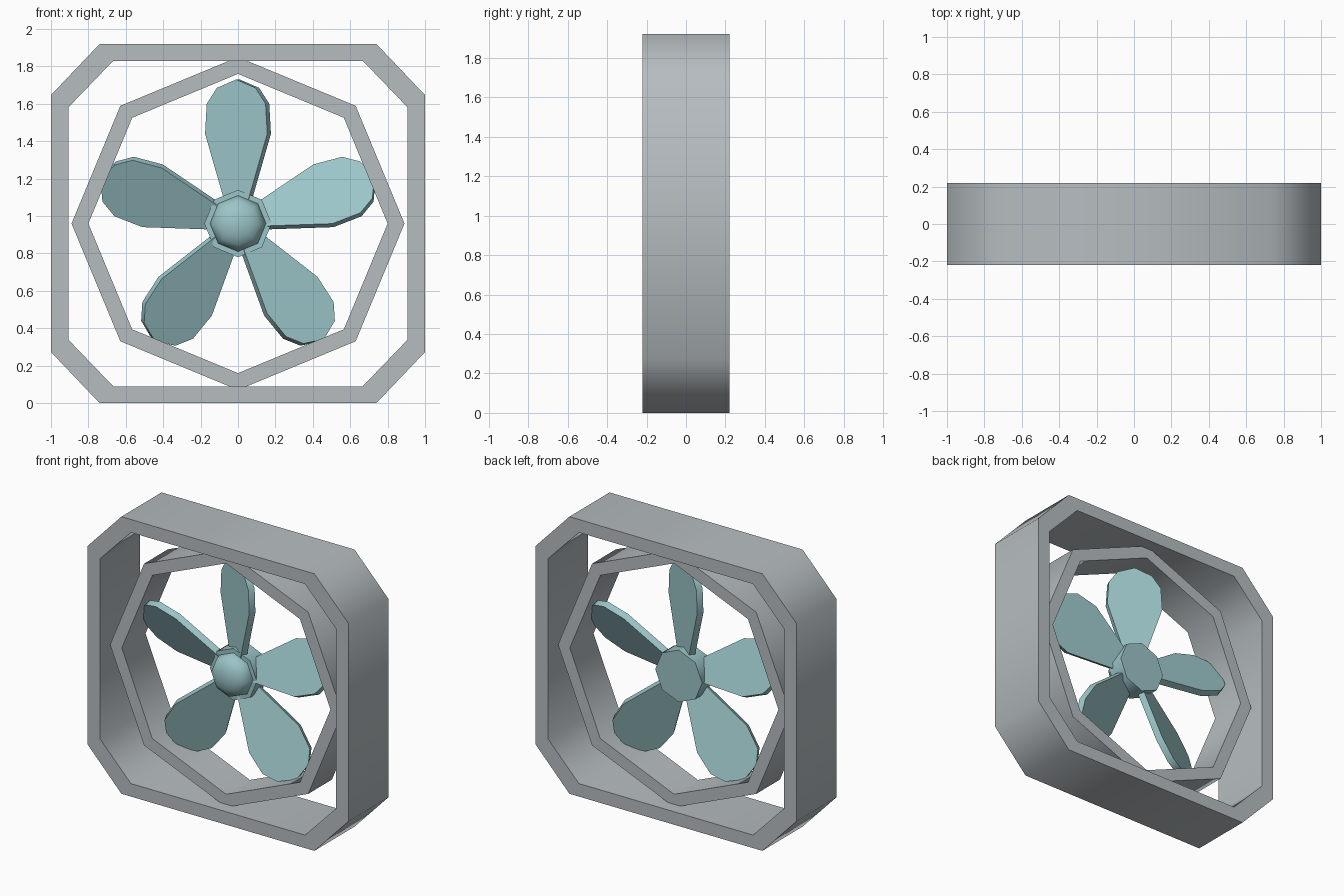
import bpy, math
from mathutils import Matrix, Vector

if "Cube" in bpy.data.objects:
    bpy.data.objects.remove(bpy.data.objects["Cube"])

CZ = 0.96  # height of the fan axis


def material(name, rgb):
    m = bpy.data.materials.new(name)
    m.diffuse_color = (*rgb, 1)
    m.use_nodes = True
    m.node_tree.nodes["Principled BSDF"].inputs["Base Color"].default_value = m.diffuse_color
    return m


grey = material("grey_metal", (0.47, 0.51, 0.53))
teal = material("pale_teal", (0.33, 0.56, 0.58))


def add_mesh(name, verts, faces, mat, matrix=None):
    me = bpy.data.meshes.new(name)
    me.from_pydata(verts, [], faces)
    if matrix:
        me.transform(matrix)
    me.materials.append(mat)
    me.polygons.foreach_set("use_smooth", [True] * len(me.polygons))
    me.set_sharp_from_angle(angle=math.radians(55))
    ob = bpy.data.objects.new(name, me)
    bpy.context.collection.objects.link(ob)
    return ob


def loft(name, loops, mat, closed=False, matrix=None):
    """Join equal-sized loops; cap the ends, or close into a tube."""
    n = len(loops[0])
    verts = [p for loop in loops for p in loop]
    faces = []
    k = len(loops)
    for a in range(k if closed else k - 1):
        b = (a + 1) % k
        for i in range(n):
            j = (i + 1) % n
            faces.append((a * n + i, a * n + j, b * n + j, b * n + i))
    if not closed:
        faces.append(tuple(reversed(range(n))))
        faces.append(tuple(range((k - 1) * n, k * n)))
    return loft_finish(name, verts, faces, mat, matrix)


def loft_finish(name, verts, faces, mat, matrix):
    import bmesh
    ob = add_mesh(name, verts, faces, mat, matrix)
    bm = bmesh.new()
    bm.from_mesh(ob.data)
    bmesh.ops.recalc_face_normals(bm, faces=bm.faces)
    bm.to_mesh(ob.data)
    bm.free()
    ob.data.set_sharp_from_angle(angle=math.radians(55))
    return ob


def at_y(points, y):
    return [(x, y, z) for x, z in points]


def octagon(r):
    return [(r * math.cos(i * math.pi / 4), CZ + r * math.sin(i * math.pi / 4)) for i in range(8)]


def cut_square(w, h, cx, ch):
    """Rectangle half sizes w, h with corners cut back to cx, ch."""
    q = [(w, -ch), (w, ch), (cx, h), (-cx, h), (-w, ch), (-w, -ch), (-cx, -h), (cx, -h)]
    return [(x, z + CZ) for x, z in q]


def tube(name, outer, inner, d, mat):
    loft(name, [at_y(outer, -d), at_y(outer, d), at_y(inner, d), at_y(inner, -d)], mat, closed=True)


# Housing and inner duct
tube("outer_frame", cut_square(1.0, 0.96, 0.74, 0.687), cut_square(0.905, 0.87, 0.667, 0.623), 0.22, grey)
tube("inner_ring", octagon(0.89), octagon(0.80), 0.13, grey)

# Hub drum and nose dome
loft("hub", [at_y(octagon(0.18), 0.08), at_y(octagon(0.18), -0.05)], teal)
dome = [(0.15, -0.04), (0.15, -0.055), (0.138, -0.095), (0.115, -0.12), (0.075, -0.14), (0.03, -0.149)]
loft("hub_nose", [at_y(octagon(r), y) for r, y in dome], teal)

# Five pitched blades
outline = [(-0.07, 0.12), (0.07, 0.12), (0.185, 0.48), (0.175, 0.64), (0.115, 0.725),
           (0.0, 0.77), (-0.115, 0.725), (-0.175, 0.64), (-0.185, 0.48)]
T = 0.0225
for i in range(5):
    m = (Matrix.Translation(Vector((0, 0, CZ)))
         @ Matrix.Rotation(math.radians(72 * i), 4, 'Y')
         @ Matrix.Rotation(math.radians(-26), 4, 'Z'))
    loft("blade_%d" % (i + 1), [at_y(outline, -T), at_y(outline, T)], teal, matrix=m)
